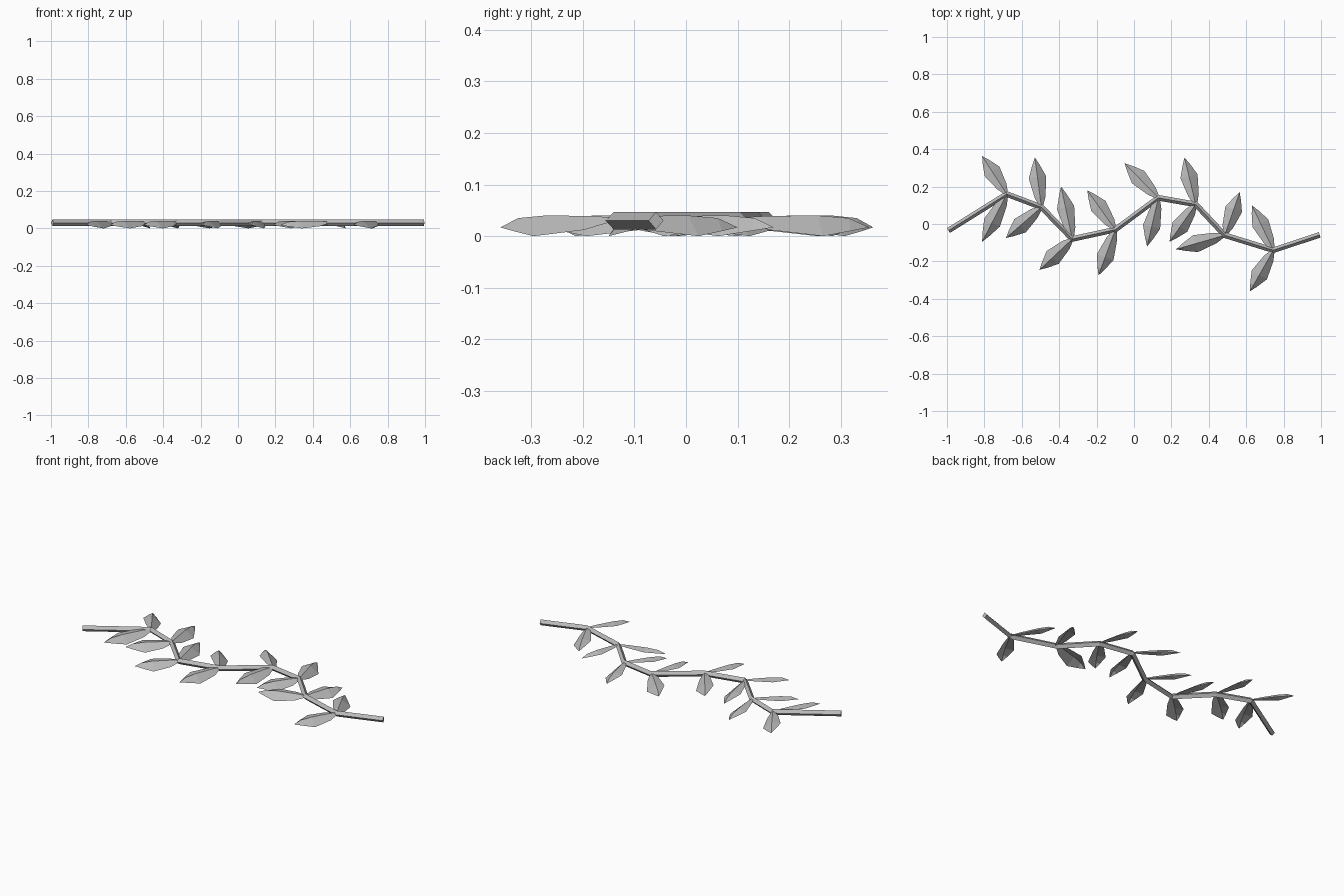
import bpy, bmesh
from mathutils import Vector

cube = bpy.data.objects.get("Cube")
if cube:
    bpy.data.objects.remove(cube, do_unlink=True)

grey = bpy.data.materials.new("soft grey")
grey.use_nodes = True
grey.diffuse_color = (0.5, 0.5, 0.5, 1)
bsdf = next(n for n in grey.node_tree.nodes if n.type == "BSDF_PRINCIPLED")
bsdf.inputs["Base Color"].default_value = (0.5, 0.5, 0.5, 1)

STEM_Z = 0.03
# Diamond cross-section of the stem: sideways, upward
STEM_PROFILE = ((0.015, 0), (0, 0.017), (-0.015, 0), (0, -0.017))


def add_object(name, bm):
    mesh = bpy.data.meshes.new(name)
    bm.to_mesh(mesh)
    bm.free()
    mesh.materials.append(grey)
    obj = bpy.data.objects.new(name, mesh)
    bpy.context.scene.collection.objects.link(obj)


# Zigzag stem path: two ends and eight joints
path = [Vector((x, y, STEM_Z)) for x, y in (
    (-0.992, -0.035), (-0.68, 0.16), (-0.495, 0.09), (-0.33, -0.08), (-0.1, -0.03),
    (0.13, 0.14), (0.33, 0.105), (0.485, -0.06), (0.745, -0.14), (0.993, -0.058))]


def build_stem():
    """Four-sided tube with mitred corners and capped ends."""
    bm = bmesh.new()
    rings = []
    for i, p in enumerate(path):
        before = (p - path[max(i - 1, 0)]).normalized()
        after = (path[min(i + 1, len(path) - 1)] - p).normalized()
        along = (before + after).normalized()
        side = Vector((-along.y, along.x, 0))
        segment = after if after.length else before
        mitre = 1 / along.dot(segment)
        rings.append([bm.verts.new(p + side * (u * mitre) + Vector((0, 0, v)))
                      for u, v in STEM_PROFILE])
    for a, b in zip(rings, rings[1:]):
        for k in range(4):
            n = (k + 1) % 4
            bm.faces.new((a[k], a[n], b[n], b[k]))
    bm.faces.new(rings[0])
    bm.faces.new(rings[-1][::-1])
    bmesh.ops.recalc_face_normals(bm, faces=bm.faces)
    add_object("stem", bm)


# Leaf section: fraction along, half width, then heights of low edge, ridge, high edge
SECTIONS = ((0, 0.008, 0.028, 0.036, 0.034), (0.2, 0.029, 0.012, 0.039, 0.036),
            (0.6, 0.047, 0, 0.04, 0.032), (0.84, 0.021, 0.01, 0.035, 0.024))


def build_leaf(name, base, tip):
    """Folded sheet: one half nearly level, the half towards +x sloping down."""
    bm = bmesh.new()
    span = Vector((tip[0] - base.x, tip[1] - base.y, 0))
    low_side = Vector((-span.y, span.x, 0)).normalized()
    if low_side.x < 0:
        low_side.negate()
    origin = Vector((base.x, base.y, 0))
    rows = []
    for t, width, *heights in SECTIONS:
        rows.append([bm.verts.new(origin + span * t + low_side * (s * width)
                                  + Vector((0, 0, z)))
                     for s, z in zip((1, 0, -1), heights)])
    point = bm.verts.new(origin + span + Vector((0, 0, 0.017)))
    for a, b in zip(rows, rows[1:]):
        for k in (0, 1):
            bm.faces.new((a[k], b[k], b[k + 1], a[k + 1]))
    for k in (0, 1):
        bm.faces.new((rows[-1][k], point, rows[-1][k + 1]))
    for f in bm.faces:
        f.normal_update()
        if f.normal.z < 0:
            f.normal_flip()
    add_object(name, bm)


build_stem()

# Tips of the back and front leaf at each joint
leaf_tips = (
    ((-0.812, 0.363), (-0.812, -0.095)), ((-0.53, 0.355), (-0.685, -0.075)),
    ((-0.39, 0.2), (-0.505, -0.245)), ((-0.25, 0.18), (-0.19, -0.275)),
    ((-0.05, 0.325), (0.07, -0.12)), ((0.27, 0.355), (0.19, -0.095)),
    ((0.565, 0.17), (0.225, -0.135)), ((0.63, 0.1), (0.62, -0.36)))
for i, (joint, (back, front)) in enumerate(zip(path[1:-1], leaf_tips), 1):
    build_leaf(f"back_leaf_{i}", joint, back)
    build_leaf(f"front_leaf_{i}", joint, front)
